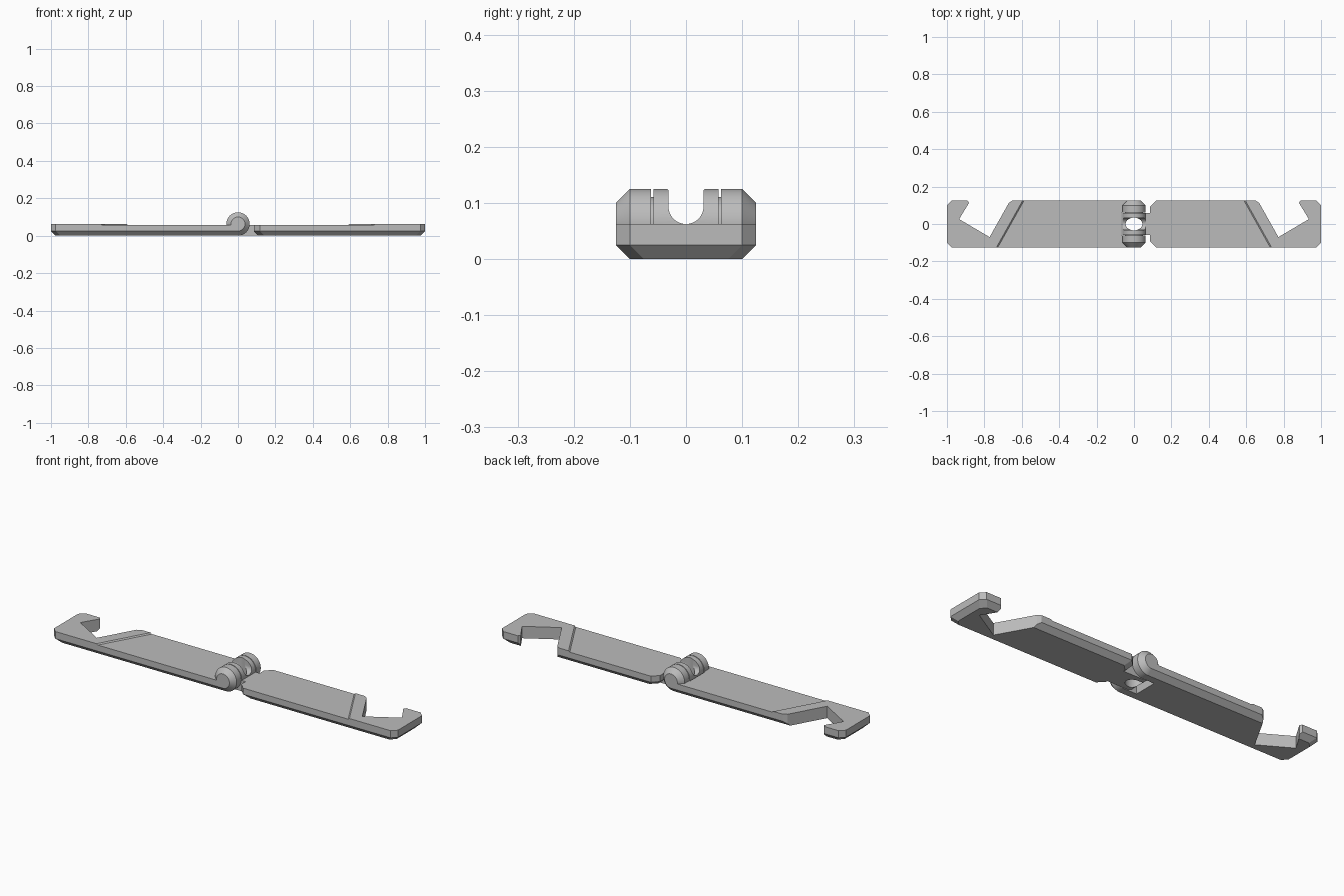
import bpy, bmesh, math

cube = bpy.data.objects.get("Cube")
if cube:
    bpy.data.objects.remove(cube, do_unlink=True)

W, H, CH = 0.125, 0.0625, 0.025      # half width, plate height, chamfer
FLOOR = 0.057                        # recessed top of the plates
R = 0.0625                           # hinge radius
GAP = 0.06                           # y of the split between knuckles

grey = bpy.data.materials.new("grey_plastic")
grey.use_nodes = True
colour = (0.5, 0.5, 0.5, 1)
grey.diffuse_color = colour
grey.node_tree.nodes["Principled BSDF"].inputs["Base Color"].default_value = colour


def loft(name, rings):
    """Closed solid through rings of equal point count."""
    bm = bmesh.new()
    vs = [[bm.verts.new(p) for p in ring] for ring in rings]
    n = len(vs[0])
    for a, b in zip(vs, vs[1:]):
        for i in range(n):
            j = (i + 1) % n
            bm.faces.new((a[i], a[j], b[j], b[i]))
    bm.faces.new(vs[0])
    bm.faces.new(vs[-1])
    bmesh.ops.recalc_face_normals(bm, faces=bm.faces)
    mesh = bpy.data.meshes.new(name)
    bm.to_mesh(mesh)
    bm.free()
    mesh.materials.append(grey)
    ob = bpy.data.objects.new(name, mesh)
    bpy.context.collection.objects.link(ob)
    return ob


def prism(name, outline, z0, z1):
    return loft(name, [[(x, y, z) for x, y in outline] for z in (z0, z1)])


def rect(x0, x1, y):
    return [(x0, -y), (x1, -y), (x1, y), (x0, y)]


def lathe(name, stations):
    """Round solid about the hinge axis from (y, radius) stations."""
    n = 64
    turn = [2 * math.pi * i / n for i in range(n)]
    return loft(name, [[(r * math.cos(t), y, R + r * math.sin(t)) for t in turn]
                       for y, r in stations])


def combine(ob, tool, operation):
    mod = ob.modifiers.new("combine", 'BOOLEAN')
    mod.operation, mod.object, mod.solver = operation, tool, 'EXACT'
    bpy.context.view_layer.objects.active = ob
    bpy.ops.object.modifier_apply(modifier=mod.name)
    bpy.data.objects.remove(tool, do_unlink=True)


def smooth(ob):
    bpy.ops.object.select_all(action='DESELECT')
    ob.select_set(True)
    bpy.context.view_layer.objects.active = ob
    bpy.ops.object.shade_smooth_by_angle(angle=math.radians(20))


def plate_outline(s, x0, inset, inner_corner):
    """Rectangle with cut corners; the inner end may stay square."""
    c, k = 0.025, inner_corner
    a = x0 + (inset if k > 0.01 else 0)
    b, y = 1 - inset, W - inset
    pts = [(a + k, -y), (b - c, -y), (b, -y + c), (b, y - c),
           (b - c, y), (a + k, y), (a, y - k), (a, -y + k)]
    return [(s * x, py) for x, py in pts]


def plate(name, s, x0, inner_corner):
    levels = [(0, CH), (CH, 0), (H, 0)]
    ob = loft(name, [[(x, y, z) for x, y in plate_outline(s, x0, i, inner_corner)]
                     for z, i in levels])
    # Hook notch open to the back
    notch = [(0.645, 0.14), (0.65, 0.125), (0.669, 0.113), (0.772, -0.07),
             (0.935, 0.026), (0.882, 0.113), (0.89, 0.125), (0.89, 0.14)]
    combine(ob, prism("notch", [(s * x, y) for x, y in notch], -0.1, 0.2), 'DIFFERENCE')
    # Shallow recess ending in a slanted step
    rings = []
    for z, d in ((FLOOR, 0), (0.07, 0.018)):
        rings.append([(s * x, y, z) for x, y in
                      ((-0.1, -0.15), (0.742 + d, -0.15), (0.574 + d, 0.15), (-0.1, 0.15))])
    combine(ob, loft("recess", rings), 'DIFFERENCE')
    return ob


# Right arm with the two outer knuckles
right = plate("right_arm", -1, 0, 0.001)
combine(right, prism("slot", rect(-0.067, 0.1, GAP + 0.002), -0.1, 0.2), 'DIFFERENCE')
for side in (-1, 1):
    knuckle = lathe("outer_knuckle", [(side * (GAP + 0.002), R), (side * (W - CH), R),
                                      (side * W, R - CH)])
    combine(right, knuckle, 'UNION')
smooth(right)

# Left arm with neck and middle knuckle
left = plate("left_arm", 1, 0.085, 0.032)
smooth(left)
middle = lathe("middle_knuckle", [(-GAP + 0.002, R), (GAP - 0.002, R)])
combine(middle, prism("neck", rect(0, 0.13, GAP - 0.002), 0, FLOOR), 'UNION')

# Vertical oval hole and rounded channel across the knuckle
oval = [(0.045 * math.cos(t), 0.034 * math.sin(t))
        for t in (2 * math.pi * i / 48 for i in range(48))]
combine(middle, prism("oval_hole", oval, -0.1, 0.2), 'DIFFERENCE')
r = R / 2
arc = [(r * math.cos(t), R + r + r * math.sin(t))
       for t in (math.pi + math.pi * i / 24 for i in range(25))]
channel = arc + [(r, 0.2), (-r, 0.2)]
combine(middle, loft("channel", [[(x, y, z) for y, z in channel] for x in (-0.2, 0.2)]),
        'DIFFERENCE')
smooth(middle)

# Hinge pins bridging the knuckle gaps
for side, label in ((-1, "front"), (1, "back")):
    smooth(lathe(label + "_hinge_pin", [(side * 0.05, 0.048), (side * 0.07, 0.048)]))
